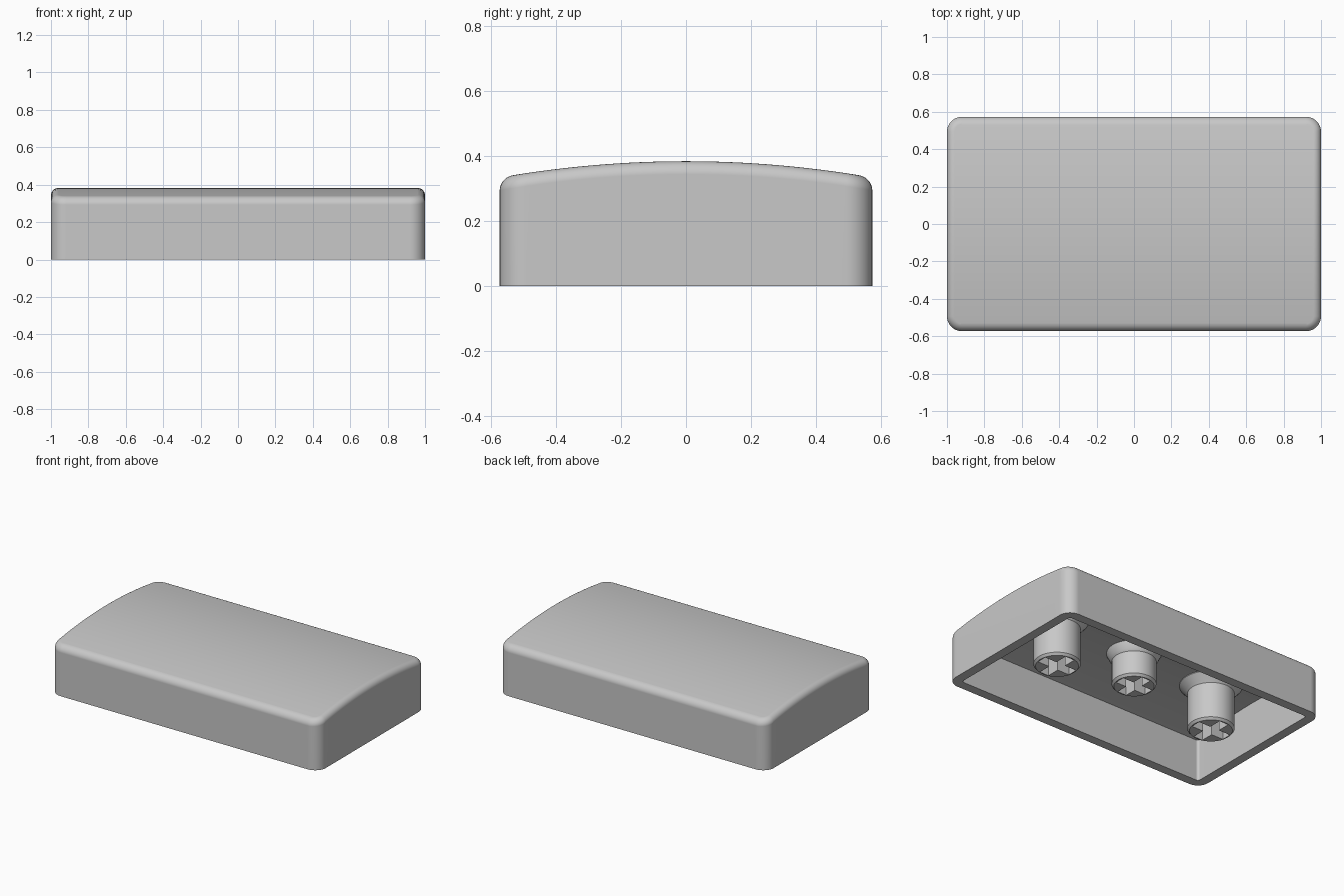
import bpy, bmesh
from math import sin, cos, pi

HALF_X, HALF_Y = 1.0, 0.573
CORNER, FILLET, WALL = 0.08, 0.04, 0.063
CROWN, SAG = 0.383, 0.05

cube = bpy.data.objects.get("Cube")
if cube:
    bpy.data.objects.remove(cube, do_unlink=True)

grey = bpy.data.materials.new("grey_plastic")
grey.use_nodes = True
grey.diffuse_color = (0.58, 0.58, 0.58, 1)
grey.node_tree.nodes["Principled BSDF"].inputs["Base Color"].default_value = grey.diffuse_color


def top_height(y):
    return CROWN - SAG * (y / HALF_Y) ** 2


def rounded_outline(a, b, r, corner_steps=8, side_steps=24):
    """Right half from front to back, then the mirrored left half."""
    right = []
    for k in range(corner_steps + 1):
        t = -pi / 2 + k * pi / 2 / corner_steps
        right.append((a - r + r * cos(t), -b + r + r * sin(t)))
    for k in range(1, side_steps):
        right.append((a, (b - r) * (2 * k / side_steps - 1)))
    right += [(x, -y) for x, y in reversed(right[:corner_steps + 1])]
    return right + [(-x, y) for x, y in reversed(right)]


def bridge(bm, lower, upper):
    n = len(lower)
    for i in range(n):
        j = (i + 1) % n
        bm.faces.new((lower[i], lower[j], upper[j], upper[i]))


def finish(name, bm):
    bmesh.ops.recalc_face_normals(bm, faces=bm.faces)
    mesh = bpy.data.meshes.new(name)
    bm.to_mesh(mesh)
    bm.free()
    mesh.materials.append(grey)
    obj = bpy.data.objects.new(name, mesh)
    bpy.context.collection.objects.link(obj)
    bpy.ops.object.select_all(action='DESELECT')
    obj.select_set(True)
    bpy.context.view_layer.objects.active = obj
    bpy.ops.object.shade_smooth_by_angle(angle=pi / 6)
    weighted = obj.modifiers.new("even_shading", 'WEIGHTED_NORMAL')
    weighted.keep_sharp = True
    return obj


# Hollow cap: ceiling, inner wall, rim, outer wall and filleted crown as one loft
def make_cap():
    bm = bmesh.new()

    def ring(inset, radius, height):
        outline = rounded_outline(HALF_X - inset, HALF_Y - inset, radius)
        return [bm.verts.new((x, y, height(y))) for x, y in outline]

    inner = CORNER - WALL
    rings = [ring(WALL, inner, lambda y: top_height(y) - WALL),
             ring(WALL, inner, lambda y: 0),
             ring(0, CORNER, lambda y: 0)]
    steps = 7
    for k in range(steps + 1):
        t = k * pi / 2 / steps
        drop = FILLET * (1 - sin(t))
        rings.append(ring(FILLET * (1 - cos(t)), CORNER - FILLET * (1 - cos(t)),
                          lambda y: top_height(y) - drop))
    for lower, upper in zip(rings, rings[1:]):
        bridge(bm, lower, upper)
    # Strips across the width close the curved ceiling and crown
    for loop in (rings[0], rings[-1]):
        n = len(loop)
        for i in range(n // 2 - 1):
            bm.faces.new((loop[i], loop[i + 1], loop[n - 2 - i], loop[n - 1 - i]))
    return finish("cap_shell", bm)


# Round post with a flared root, chamfered tip and cross-shaped socket
def make_stem(name, x, radius, flare, bottom):
    bm = bmesh.new()
    sides = 40
    profile = [(flare, 0.33), (flare, 0.315), (radius + 0.012, 0.275), (radius, 0.26),
               (radius, bottom + 0.015), (radius - 0.013, bottom)]
    rings = [[bm.verts.new((x + r * cos(2 * pi * k / sides), r * sin(2 * pi * k / sides), z))
              for k in range(sides)] for r, z in profile]
    for lower, upper in zip(rings, rings[1:]):
        bridge(bm, lower, upper)
    bm.faces.new(rings[0])

    arm, width = radius - 0.022, 0.034
    cross = []
    for k in range(4):
        c, s = round(cos(k * pi / 2)), round(sin(k * pi / 2))
        for u, v in ((arm, -width), (arm, width), (width, width)):
            cross.append((x + u * c - v * s, u * s + v * c))
    mouth = [bm.verts.new((u, v, bottom)) for u, v in cross]
    floor = [bm.verts.new((u, v, 0.25)) for u, v in cross]
    bridge(bm, mouth, floor)
    bm.faces.new(floor)
    tip_edges = [bm.edges.get((loop[i - 1], loop[i]))
                 for loop in (rings[-1], mouth) for i in range(len(loop))]
    bmesh.ops.triangle_fill(bm, edges=tip_edges, use_beauty=True)
    return finish(name, bm)


make_cap()
make_stem("middle_stem", 0, 0.136, 0.167, 0.09)
for label, side in (("left", 1), ("right", -1)):
    make_stem(label + "_stem", side * 0.61, 0.144, 0.192, 0.005)
